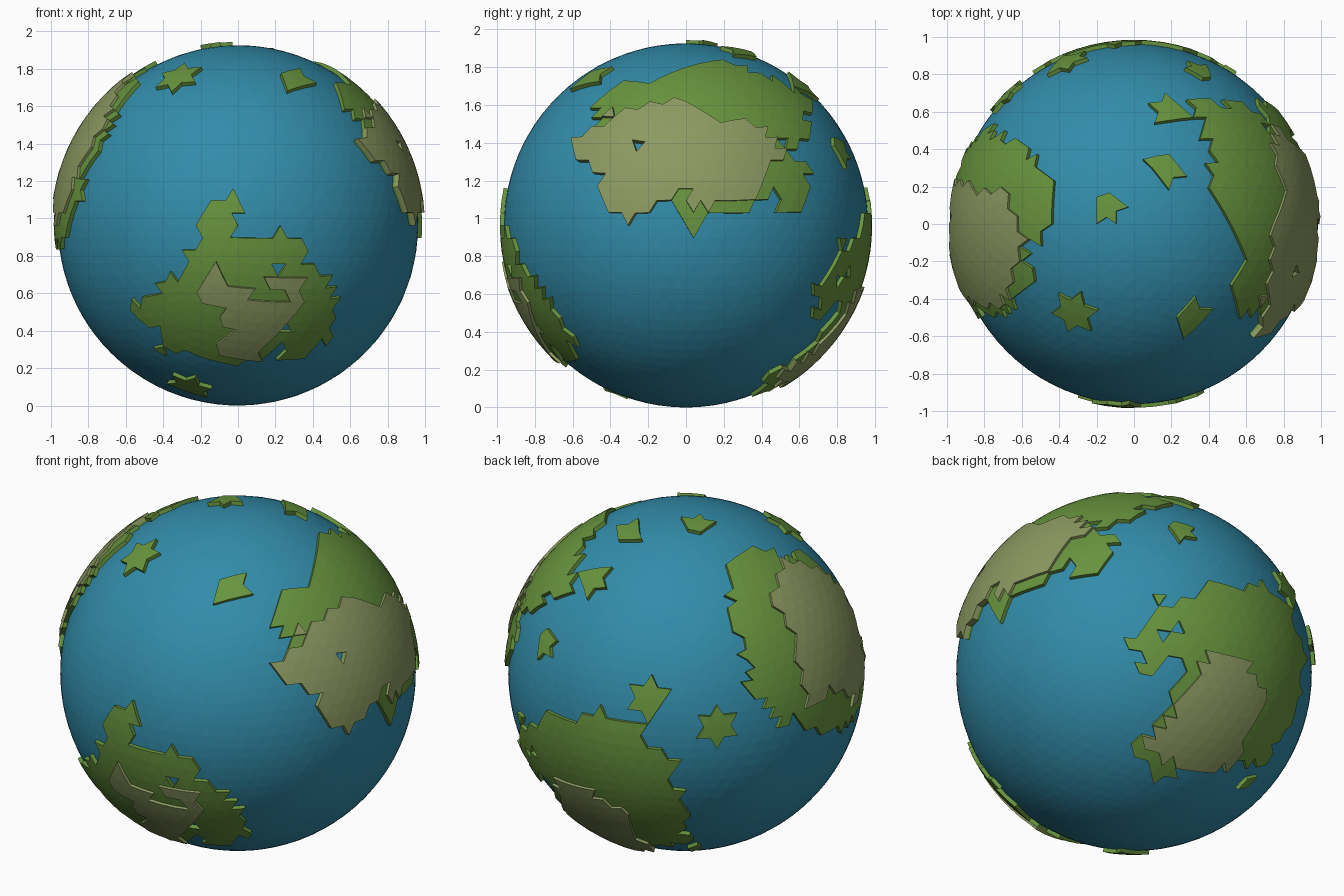
import bpy
import bmesh
import random
from math import radians, sin, cos, sqrt
from mathutils import Vector

random.seed(4)
if "Cube" in bpy.data.objects:
    bpy.data.objects.remove(bpy.data.objects["Cube"], do_unlink=True)

SEA_RADIUS = 0.963
LAND_RADIUS = 0.985
HILL_RADIUS = 1.0
CENTRE = Vector((0, 0, SEA_RADIUS))


def facing(azimuth, elevation, ground=0):
    """Return a function lifting flat points (in hundredths) onto the globe."""
    a, e = radians(azimuth), radians(elevation)
    right = Vector((cos(a), sin(a), 0))
    level = Vector((sin(a), -cos(a), 0))
    toward = level * cos(e) + Vector((0, 0, sin(e)))
    up = toward.cross(right)

    def lift(*points):
        lifted = []
        for x, y in points:
            u, v = x / 98.5, (y - ground) / 98.5
            depth = sqrt(max(0, 1 - u * u - v * v))
            lifted.append((right * u + up * v + toward * depth).normalized())
        return lifted
    return lift


front = facing(0, 0, ground=96)
side = facing(90, 0, ground=96)
top = facing(0, 90)
rear_above = facing(215, 25)
rear_below = facing(143, -29)

# Coastlines of the four continents
east_coast = top(
    (58, -50), (52, -42), (56, -30), (60, -20), (55, -10), (47, 10), (40, 25),
    (42, 40), (38, 47), (37, 57), (46, 57), (50, 65), (62, 67),
) + side(
    (64, 143), (55, 135), (66, 125), (60, 104), (50, 104), (48, 115),
    (35, 104), (10, 104), (5, 91), (-7, 104), (-3, 114), (-15, 108),
    (-30, 98), (-42, 105), (-45, 125), (-60, 131), (-58, 143), (-45, 148),
    (-50, 161))
front_coast = front(
    (-57, 52), (-50, 58), (-40, 58), (-42, 66), (-30, 70), (-27, 82),
    (-20, 85), (-22, 103), (-13, 110), (-3, 115), (2, 104), (-5, 102),
    (0, 90), (18, 90), (22, 95), (28, 88), (35, 87), (35, 78), (45, 72),
    (50, 60), (55, 58), (52, 45), (48, 34), (40, 33), (35, 23), (22, 23),
    (27, 36), (15, 24), (-15, 23), (-30, 29), (-45, 28), (-38, 38), (-53, 45))
rear_coast = rear_below(
    (-9, 14), (1, 25), (8, 41), (14, 30), (19, 39), (30, 43), (41, 50),
    (52, 44), (66, 51), (69, 44), (81, 41), (84, 28), (92, 12), (89, 1),
    (88, -15), (81, -31), (73, -39), (71, -50), (57, -48), (52, -42),
    (41, -53), (25, -53), (11, -59), (-6, -42), (6, -34), (16, -15), (25, 4),
    (16, 9), (6, -1), (-2, -2), (0, 9))
west_coast = front(
    (-93, 88), (-85, 110), (-82, 125), (-75, 137),
) + top(
    (-72, -50), (-65, -43), (-55, -30), (-58, -12), (-50, -7), (-45, 5),
    (-44, 20),
) + rear_above(
    (24, 39), (25, 23), (37, 18), (26, 11), (35, 4), (33, -6), (43, -17),
    (51, -28), (62, -23), (64, -30), (78, -33), (89, -26))

# Outlines of the raised highlands
east_hills = side(
    (-60, 131), (-58, 143), (-40, 148), (-40, 155), (-25, 158), (-10, 162),
    (0, 163), (5, 157), (20, 150), (35, 150), (45, 142), (52, 132),
    (42, 130), (38, 112), (15, 108), (0, 103), (0, 115), (-15, 108),
    (-30, 98), (-42, 105), (-45, 125))
front_hills = front(
    (-20, 60), (-12, 75), (-5, 65), (5, 62), (10, 55), (22, 55), (28, 60),
    (13, 67), (33, 70), (35, 58), (25, 45), (12, 28), (8, 24), (-5, 25),
    (-12, 33), (-2, 42), (-10, 47), (-3, 55), (-15, 53))
rear_hills = rear_below(
    (41, 13), (47, 5), (56, 9), (60, -2), (69, -9), (65, -23), (57, -34),
    (54, -48), (43, -52), (22, -50), (8, -45), (0, -40), (16, -23),
    (22, -12), (28, -4), (34, 8))
west_hills = rear_above(
    (45, 39), (54, 31), (59, 15), (62, -6), (64, -15), (70, -17), (78, -9),
    (91, -15),
) + front(
    (-91, 105), (-86, 122), (-77, 140),
) + top((-70, -45), (-63, -25), (-58, -12), (-62, 0), (-70, 18))

# Small islands, islets and lakes
islands = top(
    (-31, -49), (28, -53), (-17, 13), (19, 30), (17, 63), (38, 64), (38, 80),
) + rear_above((-18, -13), (17, -30)) + front((-23, 8))
islets = rear_below((61, -59), (62, -58))
lakes = front((22, 73), (27, 40)) + side((50, 140), (-25, 138)) \
    + rear_below((14, 21), (17, 22))


def inside_test(outline):
    """Return a test telling whether a direction lies within the outline."""
    middle = sum(outline, Vector()).normalized()
    across = middle.orthogonal().normalized()
    along = middle.cross(across)

    def flatten(p):
        return p.dot(across) / p.dot(middle), p.dot(along) / p.dot(middle)

    flat = [flatten(p) for p in outline if p.dot(middle) > 0]

    def inside(p):
        if p.dot(middle) < 0.2:
            return False
        x, y = flatten(p)
        hit = False
        for (ax, ay), (bx, by) in zip(flat, flat[1:] + flat[:1]):
            if (ay > y) != (by > y) and x < ax + (y - ay) * (bx - ax) / (by - ay):
                hit = not hit
        return hit
    return inside


def globe_mesh(radius):
    bm = bmesh.new()
    bmesh.ops.create_icosphere(bm, subdivisions=5, radius=radius)
    bm.verts.ensure_lookup_table()
    bm.faces.ensure_lookup_table()
    return bm


def make_material(name, colour):
    mat = bpy.data.materials.new(name)
    mat.use_nodes = True
    mat.diffuse_color = colour
    mat.node_tree.nodes["Principled BSDF"].inputs["Base Color"].default_value = colour
    return mat


def finish(name, bm, material):
    mesh = bpy.data.meshes.new(name)
    bm.to_mesh(mesh)
    bm.free()
    mesh.materials.append(material)
    obj = bpy.data.objects.new(name, mesh)
    obj.location = CENTRE
    bpy.context.collection.objects.link(obj)
    return obj


def make_shell(name, tiles, inner, outer, material):
    """Keep the chosen globe tiles and thicken them outward."""
    bm = globe_mesh(inner)
    unwanted = [f for f in bm.faces if f.index not in tiles]
    bmesh.ops.delete(bm, geom=unwanted, context="FACES")
    obj = finish(name, bm, material)
    solid = obj.modifiers.new("thickness", "SOLIDIFY")
    solid.thickness = outer - inner
    solid.offset = 1


# Sort the globe's tiles into land and hills
grid = globe_mesh(1)
centres = [f.calc_center_median().normalized() for f in grid.faces]


def nearest_tile(p):
    return max(range(len(centres)), key=lambda i: centres[i].dot(p))


def tiles_within(outlines):
    tests = [inside_test(o) for o in outlines]
    return {i for i, c in enumerate(centres) if any(t(c) for t in tests)}


hills = tiles_within([east_hills, front_hills, rear_hills, west_hills])
land = hills | tiles_within([east_coast, front_coast, rear_coast, west_coast])
drained = {nearest_tile(p) for p in lakes}
hills -= drained
land -= drained
land |= {nearest_tile(p) for p in islets}

# Each island is a ring of tiles with a few pointed tips
for p in islands:
    hub = max(grid.verts, key=lambda v: v.co.dot(p))
    for tile in hub.link_faces:
        land.add(tile.index)
        rim = next(e for e in tile.edges if hub not in e.verts)
        if random.random() < 0.65:
            land.update(f.index for f in rim.link_faces)
grid.free()

# Build the three layers
sea_blue = make_material("sea_blue", (0.032, 0.262, 0.402, 1))
grass_green = make_material("grass_green", (0.138, 0.296, 0.048, 1))
hill_tan = make_material("hill_tan", (0.262, 0.319, 0.119, 1))

finish("ocean", globe_mesh(SEA_RADIUS), sea_blue)
make_shell("lowlands", land, SEA_RADIUS - 0.01, LAND_RADIUS, grass_green)
make_shell("highlands", hills, LAND_RADIUS - 0.01, HILL_RADIUS, hill_tan)
